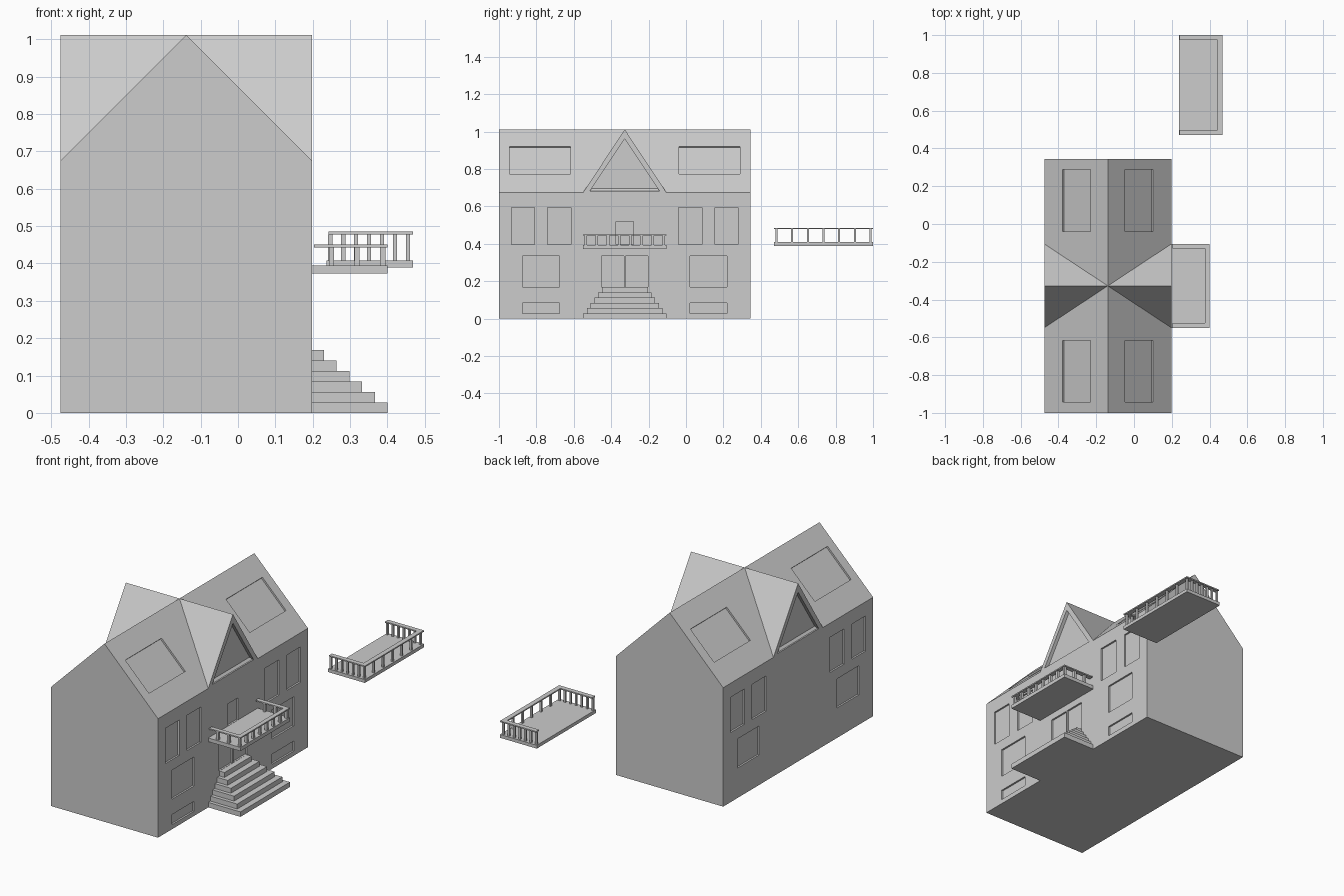
import bpy, bmesh, math
from mathutils import Matrix

cube = bpy.data.objects.get("Cube")
if cube:
    bpy.data.objects.remove(cube, do_unlink=True)

GREY = (0.604, 0.604, 0.604, 1.0)
grey = bpy.data.materials.new("plain_grey")
grey.use_nodes = True
grey.diffuse_color = GREY
grey.node_tree.nodes["Principled BSDF"].inputs["Base Color"].default_value = GREY

# House dimensions
X0, X1, Y0, Y1 = -0.475, 0.198, -1.0, 0.345
EAVE, RIDGE = 0.675, 1.011
XC, YC = (X0 + X1) / 2, (Y0 + Y1) / 2
GABLE = 0.222
SIDES = (-1, 1)


def finish(name, bm):
    bmesh.ops.recalc_face_normals(bm, faces=bm.faces)
    mesh = bpy.data.meshes.new(name)
    bm.to_mesh(mesh)
    bm.free()
    mesh.materials.append(grey)
    obj = bpy.data.objects.new(name, mesh)
    bpy.context.collection.objects.link(obj)
    return obj


def add_box(bm, xs, ys, zs, tilt=0.0):
    centre = [(a + b) / 2 for a, b in (xs, ys, zs)]
    size = [abs(b - a) for a, b in (xs, ys, zs)]
    matrix = (Matrix.Translation(centre) @ Matrix.Rotation(tilt, 4, "Y")
              @ Matrix.Diagonal((*size, 1)))
    bmesh.ops.create_cube(bm, size=1, matrix=matrix)


def add_prism(bm, profile, offset):
    face = bm.faces.new([bm.verts.new(p) for p in profile])
    new = bmesh.ops.extrude_face_region(bm, geom=[face])["geom"]
    verts = [v for v in new if isinstance(v, bmesh.types.BMVert)]
    bmesh.ops.translate(bm, verts=verts, vec=offset)


def carve(obj, bm):
    """Subtract the cutter solids and bake the result."""
    cutter = finish("cutter", bm)
    cutter.hide_render = True
    mod = obj.modifiers.new("recesses", "BOOLEAN")
    mod.operation = "DIFFERENCE"
    mod.solver = "EXACT"
    mod.object = cutter
    graph = bpy.context.evaluated_depsgraph_get()
    mesh = bpy.data.meshes.new_from_object(obj.evaluated_get(graph))
    obj.modifiers.clear()
    obj.data = mesh
    bpy.data.objects.remove(cutter, do_unlink=True)


# Main house with pitched roof
bm = bmesh.new()
add_prism(bm, [(X0, Y0, 0), (X1, Y0, 0), (X1, Y0, EAVE), (XC, Y0, RIDGE), (X0, Y0, EAVE)],
          (0, Y1 - Y0, 0))
house = finish("house_body", bm)

# Recessed windows, doors and skylights
DEPTH = 0.01
cuts = bmesh.new()


def wall_recess(wall, near, far, z0, z1, mirrored=True):
    for s in SIDES if mirrored else (1,):
        add_box(cuts, (wall - DEPTH, wall + DEPTH), (YC + s * near, YC + s * far), (z0, z1))


for wall in (X0, X1):
    wall_recess(wall, 0.287, 0.413, 0.395, 0.595)
    wall_recess(wall, 0.482, 0.606, 0.395, 0.595)
    wall_recess(wall, 0.35, 0.546, 0.17, 0.335)
wall_recess(X1, 0.35, 0.546, 0.026, 0.083)
wall_recess(X1, 0.004, 0.125, 0.169, 0.335)
wall_recess(X1, -0.046, 0.046, 0.395, 0.52, False)

pitch = math.atan2(RIDGE - EAVE, X1 - XC)
for sx in SIDES:
    for sy in SIDES:
        x = XC + sx * 0.165
        z = RIDGE - 0.165 * math.tan(pitch)
        y = YC + sy * 0.452
        add_box(cuts, (x - 0.105, x + 0.105), (y - 0.163, y + 0.163),
                (z - DEPTH, z + DEPTH), sx * pitch)
carve(house, cuts)

# Cross gable with recessed triangles at both ends
bm = bmesh.new()
add_prism(bm, [(X0, YC - GABLE, EAVE), (X0, YC + GABLE, EAVE), (X0, YC, RIDGE)],
          (X1 - X0, 0, 0))
gable = finish("cross_gable", bm)
cuts = bmesh.new()
for x in (X0, X1):
    add_prism(cuts, [(x - 0.02, YC - 0.185, EAVE + 0.008), (x - 0.02, YC + 0.185, EAVE + 0.008),
                     (x - 0.02, YC, RIDGE - 0.05)], (0.04, 0, 0))
carve(gable, cuts)

# Entrance steps
bm = bmesh.new()
RISE = 0.028
for i in range(6):
    half = GABLE - 0.02 * i
    add_box(bm, (X1, 0.4 - 0.034 * i), (YC - half, YC + half), (RISE * i, RISE * (i + 1)))
finish("entrance_steps", bm)


def spread(a, b, count):
    return [a + (b - a) * i / (count - 1) for i in range(count)]


def balcony(name, xs, ys, slab, rail, width, post, long_count, short_count, first):
    """Slab with a railing on three sides, open towards -x."""
    bm = bmesh.new()
    add_box(bm, xs, ys, slab)
    finish(name + "_floor", bm)

    bm = bmesh.new()
    add_box(bm, (xs[1] - width, xs[1]), ys, rail)
    for y, s in ((ys[0], 1), (ys[1], -1)):
        add_box(bm, (xs[0] + 0.005, xs[1] - width), (y, y + s * width), rail)
    finish(name + "_handrail", bm)

    bm = bmesh.new()
    inset, r = width / 2, post / 2
    px, ya, yb = xs[1] - inset, ys[0] + inset, ys[1] - inset
    spots = [(px, y) for y in spread(ya, yb, long_count)]
    spots += [(x, y) for x in spread(first, px, short_count)[:-1] for y in (ya, yb)]
    for x, y in spots:
        add_box(bm, (x - r, x + r), (y - r, y + r), (slab[1], rail[0]))
    finish(name + "_posts", bm)


# Balcony over the entrance, and the separate larger balcony
balcony("entrance_balcony", (X1, 0.4), (YC - GABLE, YC + GABLE), (0.373, 0.394),
        (0.443, 0.45), 0.025, 0.014, 8, 3, 0.25)
balcony("detached_balcony", (0.237, 0.468), (0.47, 1.0), (0.389, 0.408),
        (0.478, 0.485), 0.027, 0.011, 7, 7, 0.247)
